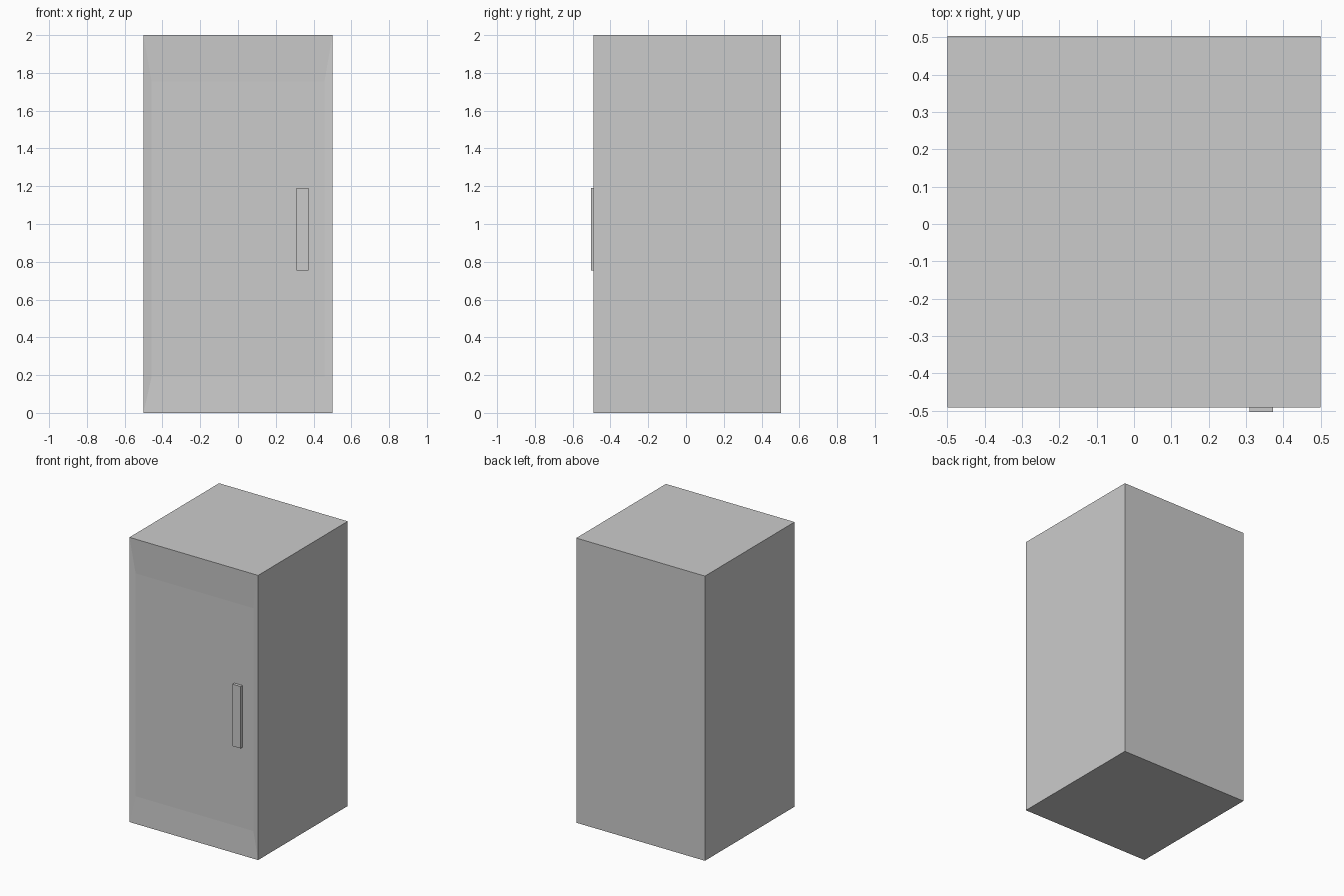
import bpy, bmesh
from mathutils import Vector

if "Cube" in bpy.data.objects:
    bpy.data.objects.remove(bpy.data.objects["Cube"])


def box(bm, lo, hi):
    """Add an axis-aligned box between two corners."""
    lo, hi = Vector(lo), Vector(hi)
    verts = bmesh.ops.create_cube(bm, size=1)["verts"]
    bmesh.ops.scale(bm, vec=hi - lo, verts=verts)
    bmesh.ops.translate(bm, vec=(lo + hi) / 2, verts=verts)


def finish(bm, name):
    bmesh.ops.recalc_face_normals(bm, faces=bm.faces)
    mesh = bpy.data.meshes.new(name)
    bm.to_mesh(mesh)
    bm.free()
    obj = bpy.data.objects.new(name, mesh)
    bpy.context.collection.objects.link(obj)
    return obj


FRONT, BACK = -0.491, 0.504
DOOR_DEPTH = 0.008

# Cabinet body with a shallow recessed door panel on the front
bm = bmesh.new()
box(bm, (-0.5, FRONT, 0), (0.5, BACK, 2))
bm.normal_update()
door = min(bm.faces, key=lambda f: f.normal.y)
bmesh.ops.inset_individual(bm, faces=[door], thickness=0.06)
for v in door.verts:
    v.co.y = FRONT + DOOR_DEPTH
    v.co.z = 0.19 if v.co.z < 1 else 1.755
finish(bm, "cabinet_body")

# Door handle, standing on the recessed panel
bm = bmesh.new()
box(bm, (0.31, -0.504, 0.755), (0.373, FRONT + DOOR_DEPTH, 1.19))
finish(bm, "door_handle")
